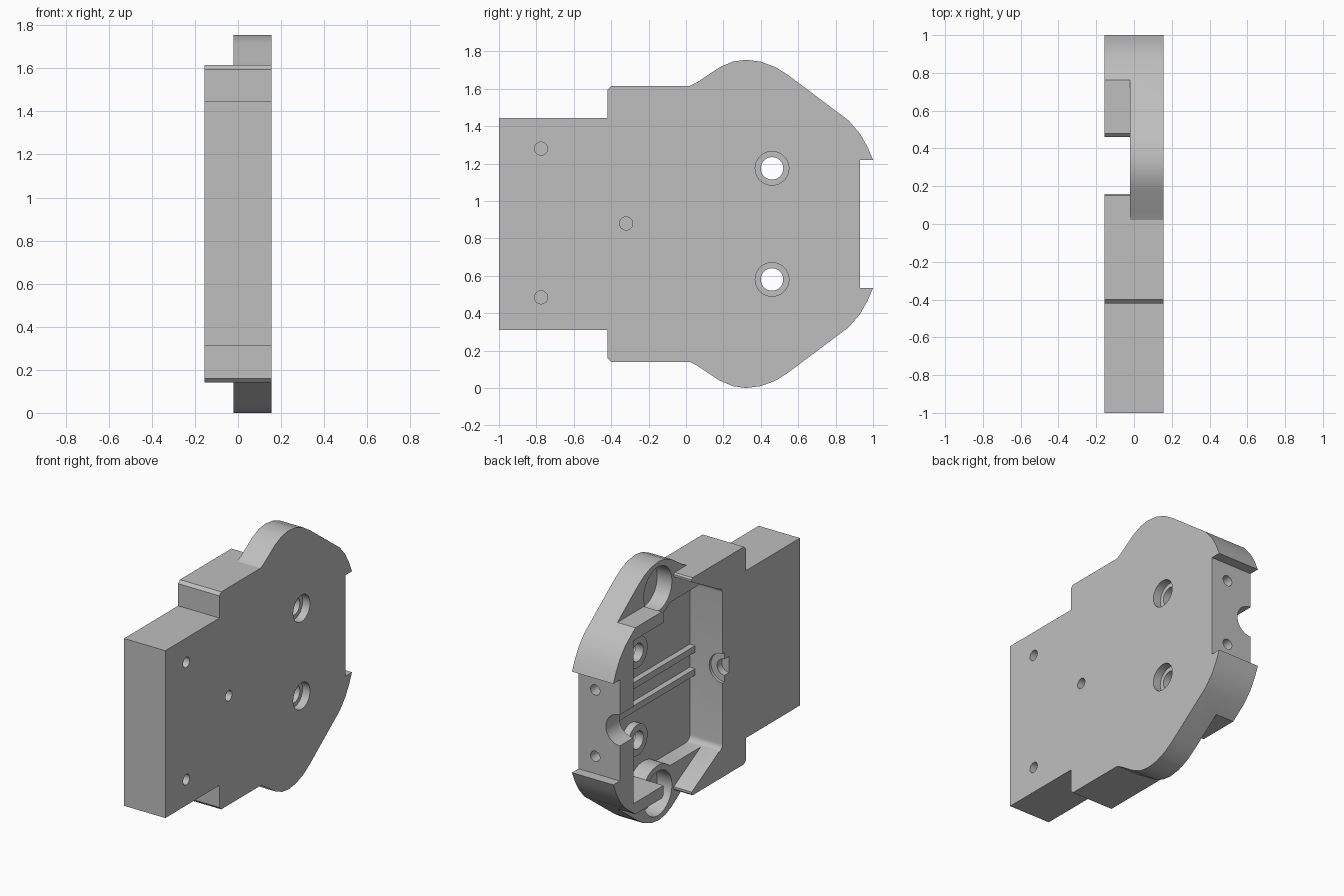
import bpy, bmesh, math

cube = bpy.data.objects.get("Cube")
if cube:
    bpy.data.objects.remove(cube, do_unlink=True)

MID = 0.8775            # mirror height
BACK, STEP, FLOOR, FACE = -0.155, -0.02, 0.09, 0.155

grey = bpy.data.materials.new("light_grey")
grey.use_nodes = True
colour = (0.52, 0.52, 0.52, 1)
grey.diffuse_color = colour
grey.node_tree.nodes["Principled BSDF"].inputs["Base Color"].default_value = colour


def flip(points):
    """Mirror (y, z) points about the middle height."""
    return [(y, 2 * MID - z) for y, z in reversed(points)]


def slab(name, points, x0, x1):
    """Extrude a (y, z) outline along x."""
    bm = bmesh.new()
    face = bm.faces.new([bm.verts.new((x0, y, z)) for y, z in points])
    out = bmesh.ops.extrude_face_region(bm, geom=[face])
    moved = [v for v in out["geom"] if isinstance(v, bmesh.types.BMVert)]
    bmesh.ops.translate(bm, verts=moved, vec=(x1 - x0, 0, 0))
    bmesh.ops.recalc_face_normals(bm, faces=bm.faces)
    mesh = bpy.data.meshes.new(name)
    bm.to_mesh(mesh)
    bm.free()
    mesh.materials.append(grey)
    obj = bpy.data.objects.new(name, mesh)
    bpy.context.collection.objects.link(obj)
    return obj


def arc(y, z, r, start, end, steps):
    angles = [math.radians(start + (end - start) * i / steps) for i in range(steps + 1)]
    return [(y + r * math.cos(a), z + r * math.sin(a)) for a in angles]


def disc(name, y, z, r, x0, x1):
    return slab(name, arc(y, z, r, 0, 352.5, 47), x0, x1)


def rod_y(name, x, z, r, y0, y1):
    """Cylinder along y, made by turning an x cylinder."""
    obj = disc(name, 0, 0, r, y0, y1)
    for v in obj.data.vertices:
        v.co = (x - v.co.y, v.co.x, z + v.co.z)
    return obj


def combine(target, tool, operation="DIFFERENCE"):
    mod = target.modifiers.new("shape", "BOOLEAN")
    mod.operation, mod.object, mod.solver = operation, tool, "EXACT"
    bpy.context.view_layer.objects.active = target
    bpy.ops.object.modifier_apply(modifier=mod.name)
    bpy.data.objects.remove(tool, do_unlink=True)


# Housing outline with two rounded ears
upper = [(-1, 1.445), (-0.42, 1.445), (-0.42, 1.595), (-0.40, 1.615), (0.02, 1.615),
         (0.06, 1.635), (0.18, 1.715), (0.25, 1.745), (0.32, 1.755), (0.40, 1.745),
         (0.48, 1.715), (0.55, 1.67), (0.87, 1.43), (0.93, 1.36), (0.97, 1.29),
         (1, 1.22), (0.93, 1.22)]
housing = slab("housing", upper + flip(upper), BACK, FACE)

# Main cavity, with walls bulging in around the ear pockets
top_edge = (arc(-0.13, 1.39, 0.04, 180, 90, 6)
            + arc(0.33, 1.57, 0.19, 227.5, 312.5, 14) + [(0.785, 1.43)])
combine(housing, slab("cavity", top_edge + flip(top_edge), -0.4, FLOOR))

# Lowered ear faces, leaving a wedge and a tongue at full depth
ear = [(0.02, 2), (0.02, 1.615), (0.15, 1.615), (0.16, 1.605), (0.16, 1.59),
       (-0.13, 1.43), (-0.13, 1.3), (0.46, 1.3), (0.46, 1.49), (0.48, 1.51),
       (0.77, 1.51), (0.77, 2)]
for outline in (ear, flip(ear)):
    combine(housing, slab("ear_step", outline, -0.4, STEP))

# Round ear pockets
for z in (1.57, 2 * MID - 1.57):
    combine(housing, disc("ear_pocket", 0.33, z, 0.15, STEP - 0.005, FLOOR))

# Mounting bosses, counterbored from the flat face
for side in (-1, 1):
    z = MID + side * 0.297
    combine(housing, disc("boss", 0.46, z, 0.105, 0.04, 0.12), "UNION")
    combine(housing, disc("screw_hole", 0.46, z, 0.06, -0.1, 0.3))
    combine(housing, disc("counterbore", 0.46, z, 0.09, 0.10, 0.3))

# Small blind holes in the flat face
for y, z in ((-0.775, 1.28), (-0.775, 0.485), (-0.32, 0.88)):
    combine(housing, disc("blind_hole", y, z, 0.035, -0.06, 0.3))

# Cable notches at both ends of the cavity
combine(housing, rod_y("end_notch", BACK, MID, 0.105, 0.7, 1.1))
combine(housing, rod_y("collar_recess", BACK, MID, 0.10, -0.19, -0.1))
combine(housing, rod_y("cable_recess", BACK, MID, 0.055, -0.24, -0.1))

# Pin holes through the end wall
for side in (-1, 1):
    combine(housing, rod_y("pin_hole", 0.03, MID + side * 0.225, 0.035, 0.7, 1.1))

# Two guide ribs on the cavity floor
for name, z in (("upper_rib", MID + 0.078), ("lower_rib", MID - 0.078)):
    slab(name, [(-0.18, z - 0.022), (0.79, z - 0.022), (0.79, z + 0.022),
                (-0.18, z + 0.022)], 0.05, 0.10)

# Smooth curved walls, crisp edges
bpy.ops.object.select_all(action="DESELECT")
housing.select_set(True)
bpy.context.view_layer.objects.active = housing
bpy.ops.object.shade_smooth_by_angle(angle=math.radians(25))
